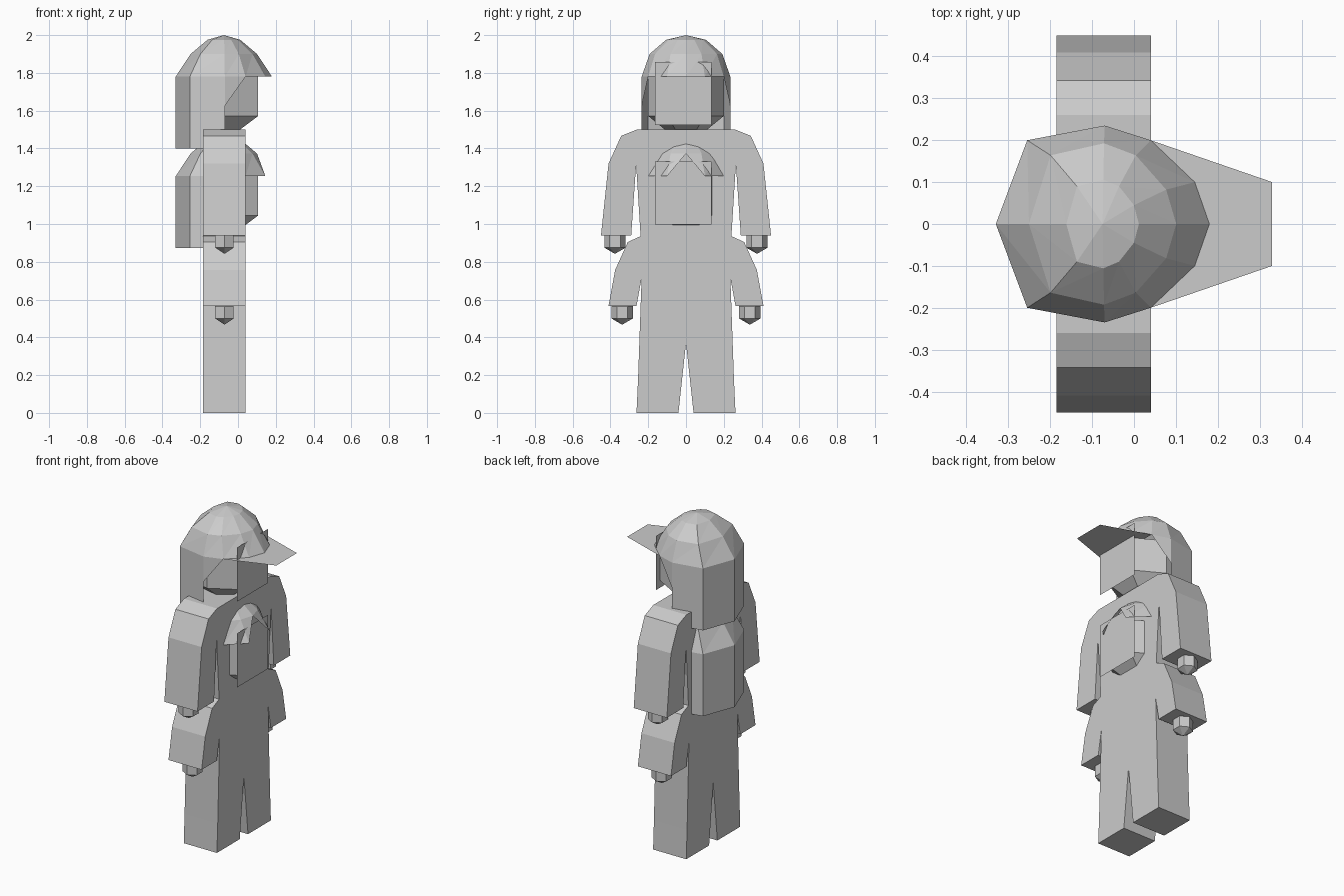
import bpy, math

if "Cube" in bpy.data.objects:
    bpy.data.objects.remove(bpy.data.objects["Cube"])


def mesh(name, verts, faces):
    me = bpy.data.meshes.new(name)
    me.from_pydata(verts, [], faces)
    me.update()
    ob = bpy.data.objects.new(name, me)
    bpy.context.collection.objects.link(ob)
    return ob


def loft(name, rings):
    """Closed solid through equal-length vertex rings, bottom to top."""
    n = len(rings[0])
    faces = [(r * n + i, r * n + (i + 1) % n, (r + 1) * n + (i + 1) % n, (r + 1) * n + i)
             for r in range(len(rings) - 1) for i in range(n)]
    faces += [tuple(reversed(range(n))), tuple(range((len(rings) - 1) * n, len(rings) * n))]
    return mesh(name, [v for r in rings for v in r], faces)


def body(name, half):
    """Flat figure: half outline in y/z, mirrored and extruded in x."""
    out = half + [(-y, z) for y, z in reversed(half[:-1])]
    return loft(name, [[(x, y, z) for y, z in out] for x in (-0.185, 0.04)])


def hand(name, y, z, r=0.065):
    """Six-sided knob with pointed ends."""
    ring = [(-0.072 + 0.866 * r * math.sin(k * math.pi / 3),
             y + 0.866 * r * math.cos(k * math.pi / 3)) for k in range(6)]
    v = [(a, b, z - r / 2) for a, b in ring] + [(a, b, z + r / 2) for a, b in ring]
    v += [(-0.072, y, z - r), (-0.072, y, z + r)]
    f = []
    for i in range(6):
        j = (i + 1) % 6
        f += [(i, i + 6, j + 6, j), (12, i, j), (13, j + 6, i + 6)]
    mesh(name, v, f)


HALF = [(0.18, 0), (0.145, 0.1), (0.04, 0.2), (-0.07, 0.235), (-0.255, 0.2), (-0.33, 0)]
LOOP = HALF + [(x, -y) for x, y in HALF[4:0:-1]]


def head(name, dz, covered):
    # Hair: faceted dome with a notch over the forehead and a long back
    cx, n = -0.075, 10
    v = []
    for sx, sy, z in ((1, 1, 1.78), (0.69, 0.82, 1.9), (0.34, 0.45, 1.975)):
        v += [(cx + (x - cx) * sx, y * sy, z + dz) for x, y in LOOP]
    v.append((cx, 0, 2.0 + dz))
    f = []
    for i in range(n):
        j = (i + 1) % n
        if covered or i not in (0, 9):
            f += [(i, j, n + j), (i, n + j, n + i)]
        elif i == 0:
            f.append((1, n + 1, n))
        else:
            f.append((9, n, n + 9))
        f += [(n + i, n + j, 2 * n + j), (n + i, 2 * n + j, 2 * n + i), (2 * n + i, 2 * n + j, 3 * n)]
    b = len(v)
    v += [(x, y, 1.40 + dz) for x, y in LOOP[3:8]]
    f += [(3 + k, b + k, b + k + 1, 4 + k) for k in range(4)]
    f.append(tuple(range(b + 4, b - 1, -1)))
    v += [(-0.07, 0.235, 1.625 + dz), (-0.07, -0.235, 1.625 + dz)]
    f += [(2, b + 5, 3), (8, 7, b + 6)]
    mesh(name + "_hair", v, f)

    # Head: tapered block with a slanted chin
    base = [(0.107, -0.1), (0.107, 0.1), (-0.07, 0.2), (-0.23, 0.17), (-0.23, -0.17), (-0.07, -0.2)]
    chin = [(cx + (x - cx) * 0.4, y * 0.5, 1.49 + dz) for x, y in base]
    loft(name + "_head", [chin] + [[(x, y, z + dz) for x, y in base] for z in (1.572, 1.78)])

    # Face: flat panel just ahead of the head
    mesh(name + "_face_panel",
         [(0.11, y, z + dz) for y, z in ((-0.165, 1.525), (0.135, 1.525), (0.135, 1.857), (-0.165, 1.857))],
         [(0, 1, 2, 3)])


# Bodies
body("large_body", [(0.26, 1.5), (0.343, 1.467), (0.41, 1.32), (0.45, 0.94), (0.29, 0.94),
                    (0.264, 1.317), (0.232, 0.8), (0.26, 0), (0.04, 0), (0, 0.59)][::1])
body("small_body", [(0.235, 0.938), (0.308, 0.905), (0.375, 0.757), (0.41, 0.567), (0.262, 0.567),
                    (0.227, 0.757), (0.262, 0), (0.04, 0), (0, 0.37)])

# Hands
for side, s in (("right", -1), ("left", 1)):
    hand("large_hand_" + side, s * 0.376, 0.907)
    hand("small_hand_" + side, s * 0.338, 0.532)

# Heads
head("large", 0, True)
head("small", -0.527, False)

# Cap brim
mesh("cap_brim", [(0.04, -0.2, 1.78), (0.33, -0.1, 1.78), (0.33, 0.1, 1.78), (0.04, 0.2, 1.78)],
     [(0, 1, 2, 3)])
